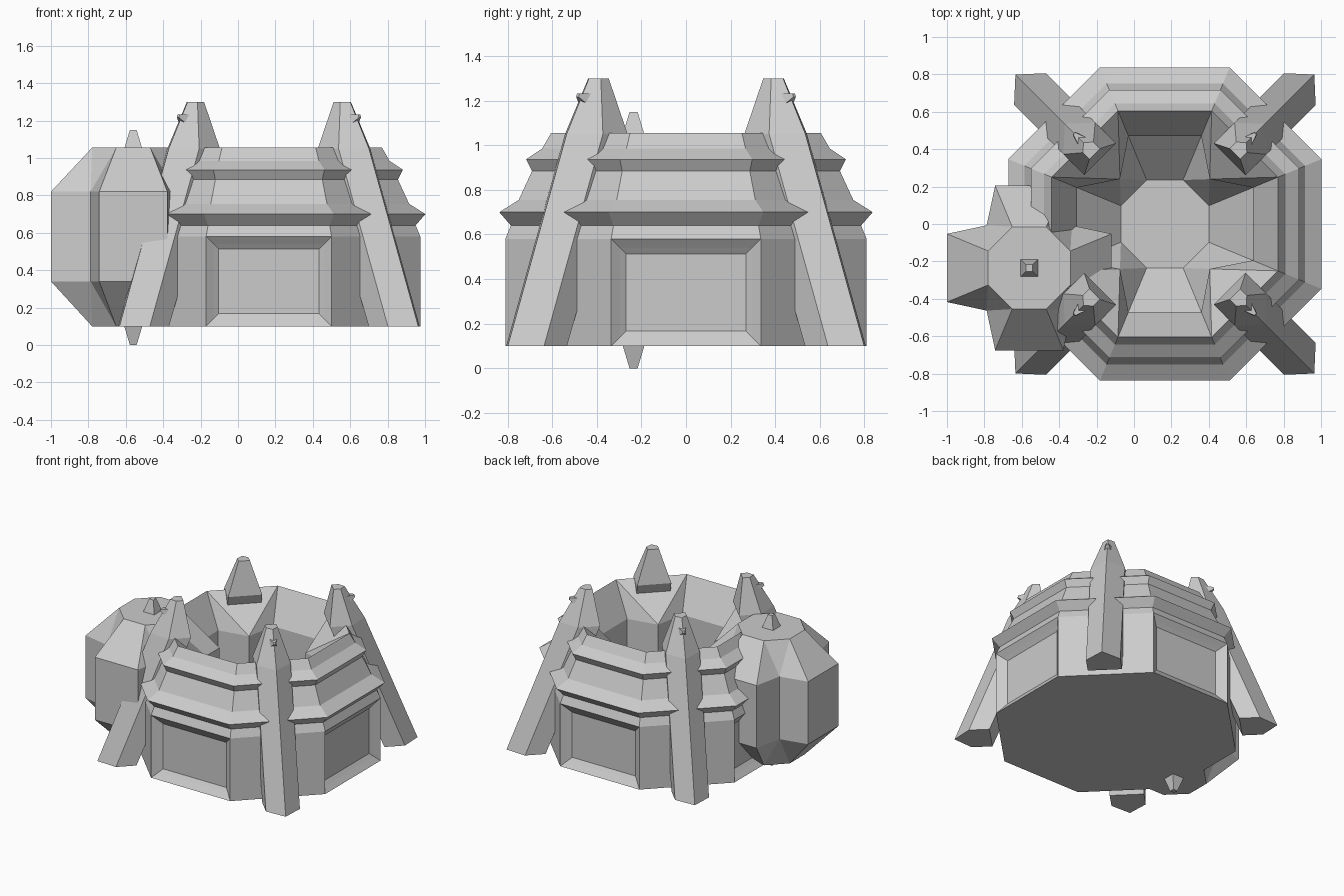
import bpy, bmesh, math
from mathutils import Vector, Matrix

if "Cube" in bpy.data.objects:
    bpy.data.objects.remove(bpy.data.objects["Cube"])

CX = 0.165              # centre of the main building
T = math.tan(math.pi / 8)


def finish(name, bm, loc=(0, 0, 0)):
    bmesh.ops.recalc_face_normals(bm, faces=bm.faces)
    me = bpy.data.meshes.new(name)
    bm.to_mesh(me)
    bm.free()
    ob = bpy.data.objects.new(name, me)
    ob.location = loc
    bpy.context.collection.objects.link(ob)
    return ob


def octagon(bm, a, z, notch=None):
    """12-point octagon; the diagonal midpoints may be pulled in to 'notch'."""
    h, d = a * T, (notch if notch else a * math.sqrt(0.5) * math.sqrt(2) * (1 + T) / 2)
    vs = []
    for k in range(4):
        r = Matrix.Rotation(k * math.pi / 2, 3, 'Z')
        for x, y in ((a, h), (d, d), (h, a)):
            vs.append(bm.verts.new(r @ Vector((x, y, z))))
    return vs, notch is not None


def loft(bm, rings):
    """Skin a list of rings, splitting quads where flat meets notched."""
    made = []
    for (lo, ls), (hi, hs) in zip(rings, rings[1:]):
        strip = []
        for i in range(12):
            j = (i + 1) % 12
            if ls == hs or i % 3 == 2:
                strip.append(bm.faces.new((lo[i], lo[j], hi[j], hi[i])))
                continue
            m, n = (j, i) if i % 3 == 0 else (i, j)
            flat, star = (hi, lo) if ls else (lo, hi)
            bm.faces.new((flat[m], flat[n], star[m]))
            bm.faces.new((flat[n], star[n], star[m]))
        made.append(strip)
    bm.faces.new(rings[0][0])
    bm.faces.new(rings[-1][0])
    return made


# Main octagonal building with banded roof and hollow lobed well
bm = bmesh.new()
outer = [(0.81, 0.10), (0.81, 0.58), (0.785, 0.64), (0.837, 0.70), (0.75, 0.755),
         (0.69, 0.885), (0.717, 0.937), (0.645, 0.985), (0.605, 1.055)]
rings = [octagon(bm, a, z) for a, z in outer]
rings += [octagon(bm, 0.47, 0.81, 0.24), octagon(bm, 0.47, 0.36, 0.24),
          octagon(bm, 0.235, 0.13)]
strips = loft(bm, rings)
bmesh.ops.recalc_face_normals(bm, faces=bm.faces)
# Recessed panels on the four main walls
panels = [strips[0][i] for i in (2, 5, 8, 11)]
bmesh.ops.inset_individual(bm, faces=panels, thickness=0.055, depth=-0.03)
bmesh.ops.inset_individual(bm, faces=panels, thickness=0.04, depth=-0.02)
finish("main_building", bm, (CX, 0, 0))

# Lobed side tank
bm = bmesh.new()
loft(bm, [octagon(bm, 0.22, 0.10), octagon(bm, 0.44, 0.34, 0.228),
          octagon(bm, 0.44, 0.82, 0.228), octagon(bm, 0.22, 1.055)])
finish("side_tank", bm, (-0.56, -0.235, 0))


# Square tapered studs
def stud(name, base, tip, depth, matrix):
    bm = bmesh.new()
    bmesh.ops.create_cone(bm, cap_ends=True, segments=4, radius1=base * math.sqrt(2),
                          radius2=tip * math.sqrt(2), depth=depth)
    bm.transform(matrix @ Matrix.Translation((0, 0, depth / 2)) @ Matrix.Rotation(math.pi / 4, 4, 'Z'))
    finish(name, bm)


at = Matrix.Translation
stud("tank_stud_top", 0.048, 0.018, 0.10, at((-0.56, -0.235, 1.05)))
stud("tank_stud_bottom", 0.048, 0.018, 0.10,
     at((-0.56, -0.235, 0.10)) @ Matrix.Rotation(math.pi, 4, 'X'))

# Leaning corner buttresses: ridge radius, shoulder radius, back radius, half width, height
sections = [(1.13, 1.02, 0.875, 0.12, 0.10),
            (0.757, 0.647, 0.49, 0.12, 1.05),
            (0.615, 0.58, 0.53, 0.04, 1.30)]
for k in range(4):
    turn = at((CX, 0, 0)) @ Matrix.Rotation(math.pi / 4 + k * math.pi / 2, 4, 'Z')
    bm = bmesh.new()
    loops = []
    for ridge, side, back, w, z in sections:
        pts = [(ridge, 0), (side, w), (back, w), (back, -w), (side, -w)]
        loops.append([bm.verts.new(turn @ Vector((x, y, z))) for x, y in pts])
    for a, b in zip(loops, loops[1:]):
        for i in range(5):
            j = (i + 1) % 5
            bm.faces.new((a[i], a[j], b[j], b[i]))
    bm.faces.new(loops[0])
    bm.faces.new(loops[-1])
    finish(f"corner_buttress_{k + 1}", bm)
    # Small pointed stud near the buttress tip
    stud(f"buttress_stud_{k + 1}", 0.035, 0.008, 0.07,
         turn @ at((0.62, 0, 1.20)) @ Matrix.Rotation(math.radians(70), 4, 'Y'))
